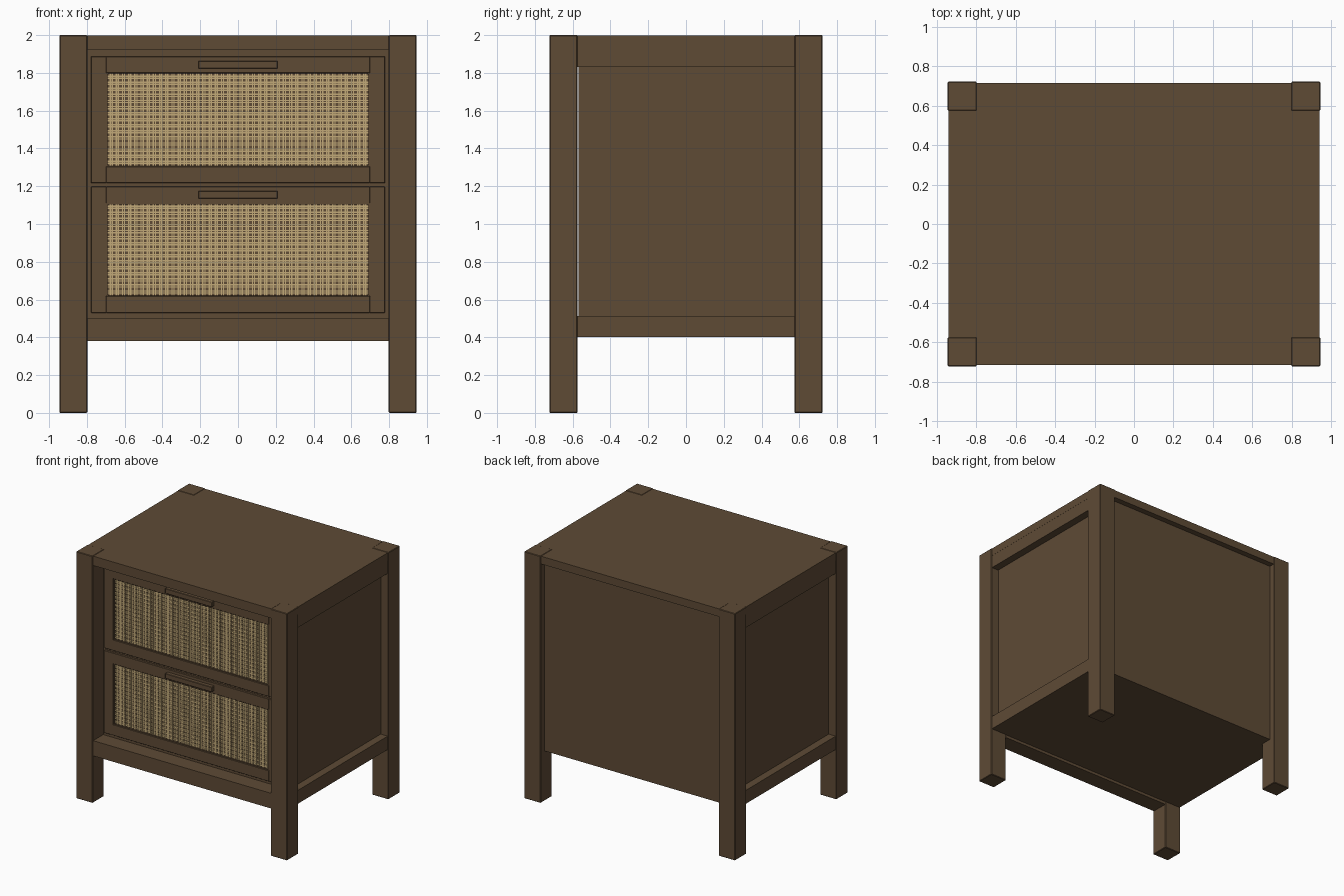
import bpy, bmesh

if "Cube" in bpy.data.objects:
    bpy.data.objects.remove(bpy.data.objects["Cube"])


def material(name, rgb):
    m = bpy.data.materials.new(name)
    m.diffuse_color = (*rgb, 1)
    m.use_nodes = True
    m.node_tree.nodes["Principled BSDF"].inputs["Base Color"].default_value = m.diffuse_color
    return m


WOOD = material("brown wood", (0.112, 0.069, 0.036))
CANE = material("tan cane", (0.54, 0.40, 0.19))


def boxes(name, spans, mat, bevel=0.0):
    """One object from boxes given as (x0, x1, y0, y1, z0, z1)."""
    bm = bmesh.new()
    for x0, x1, y0, y1, z0, z1 in spans:
        vs = bmesh.ops.create_cube(bm, size=1)["verts"]
        for v in vs:
            v.co = (x0 + (v.co.x + .5) * (x1 - x0),
                    y0 + (v.co.y + .5) * (y1 - y0),
                    z0 + (v.co.z + .5) * (z1 - z0))
    me = bpy.data.meshes.new(name)
    bm.to_mesh(me)
    bm.free()
    me.materials.append(mat)
    ob = bpy.data.objects.new(name, me)
    bpy.context.collection.objects.link(ob)
    if bevel:
        b = ob.modifiers.new("soft edges", "BEVEL")
        b.width = bevel
        b.segments = 1
    return ob


def steps(a, b, n):
    return [a + (b - a) * (i + .5) / n for i in range(n)]


# Corner legs
for sx, side in ((-1, "left"), (1, "right")):
    for sy, end in ((-1, "front"), (1, "back")):
        x = sorted((sx * .798, sx * .945))
        y = sorted((sy * .575, sy * .722))
        boxes(f"{end}_{side}_leg", [(*x, *y, 0, 2)], WOOD, .004)

    # Side panel with upper and lower rails
    x = sorted((sx * .855, sx * .877))
    boxes(f"{side}_side_panel", [(*x, -.569, .575, .42, 1.93)], WOOD)
    x = sorted((sx * .80, sx * .939))
    boxes(f"{side}_upper_rail", [(*x, -.575, .575, 1.83, 1.935)], WOOD)
    boxes(f"{side}_lower_rail", [(*x, -.575, .575, .403, .512)], WOOD)

# Top board fitted between the legs
boxes("top_board", [(-.94, .94, -.575, .575, 1.935, 1.998)], WOOD)
boxes("top_back_edge", [(-.798, .798, .575, .716, 1.935, 1.998)], WOOD)
boxes("top_front_rail", [(-.798, .798, -.714, -.575, 1.922, 1.998)], WOOD)

# Body: front rail, bottom, back and the board behind the drawers
boxes("bottom_front_rail", [(-.798, .798, -.714, -.577, .38, .503)], WOOD)
boxes("bottom_board", [(-.80, .80, -.577, .67, .403, .44)], WOOD)
boxes("back_panel", [(-.798, .798, .645, .67, .403, 1.935)], WOOD)
boxes("drawer_backing", [(-.798, .798, -.585, -.577, .5, 1.93)], WOOD)

# Drawers: frame, woven cane panel and handle
FRONT = -.603
for label, z0, z1 in (("lower", .53, 1.198), ("upper", 1.217, 1.887)):
    boxes(f"{label}_drawer_frame", [
        (-.778, -.698, FRONT, -.582, z0, z1),
        (.698, .778, FRONT, -.582, z0, z1),
        (-.698, .698, FRONT, -.582, z0, z0 + .088),
        (-.698, .698, FRONT, -.582, z1 - .088, z1)], WOOD, .002)

    # Thin lip around the cane
    a, b = z0 + .088, z1 - .088
    boxes(f"{label}_cane_lip", [
        (-.698, -.688, -.597, -.582, a, b), (.688, .698, -.597, -.582, a, b),
        (-.688, .688, -.597, -.582, a, a + .006),
        (-.688, .688, -.597, -.582, b - .006, b)], WOOD)

    # Paired strands crossing over each other
    strands = []
    for x in steps(-.688, .688, 42):
        for d in (-.0055, .0055):
            strands.append((x + d - .0036, x + d + .0036, -.592, -.589, a, b))
    for z in steps(a + .006, b - .006, 15):
        for d in (-.0055, .0055):
            strands.append((-.69, .69, -.5905, -.5875, z + d - .0036, z + d + .0036))
    boxes(f"{label}_cane_weave", strands, CANE)

    boxes(f"{label}_handle", [(-.21, .21, FRONT - .032, FRONT + .002,
                               z1 - .064, z1 - .023)], WOOD, .003)
